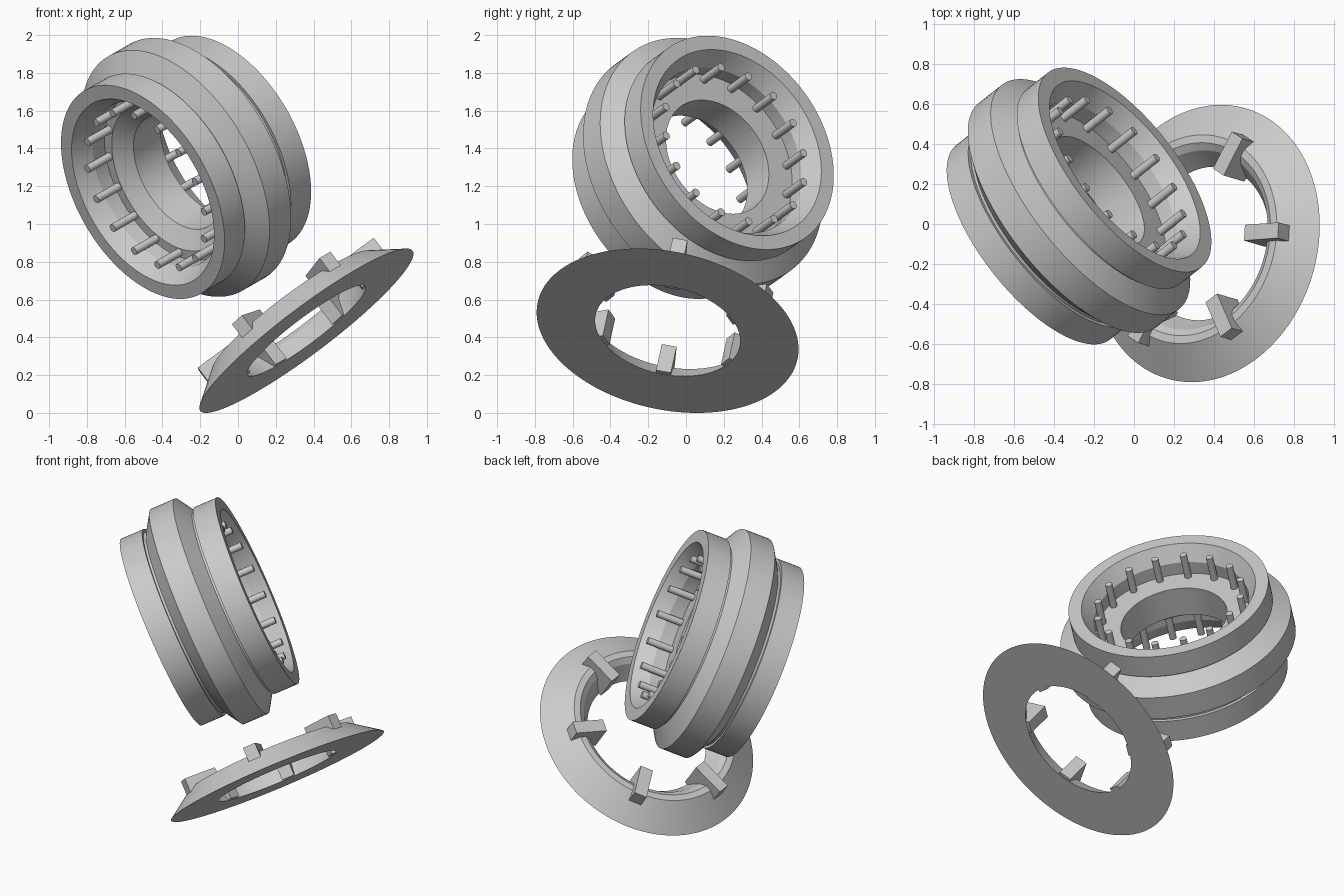
import bpy, bmesh, math
from mathutils import Matrix, Vector

if "Cube" in bpy.data.objects:
    bpy.data.objects.remove(bpy.data.objects["Cube"])


def frame(origin, axis, ref):
    """Matrix whose local z runs along axis and local x lies towards ref."""
    z = Vector(axis).normalized()
    r = Vector(ref)
    x = (r - z * r.dot(z)).normalized()
    y = z.cross(x)
    m = Matrix((x, y, z)).transposed().to_4x4()
    return Matrix.Translation(origin) @ m


def finish(bm, name, mat, smooth=True):
    bmesh.ops.recalc_face_normals(bm, faces=bm.faces)
    me = bpy.data.meshes.new(name)
    bm.to_mesh(me)
    bm.free()
    ob = bpy.data.objects.new(name, me)
    bpy.context.collection.objects.link(ob)
    ob.matrix_world = mat
    if smooth:
        bpy.ops.object.select_all(action='DESELECT')
        ob.select_set(True)
        bpy.context.view_layer.objects.active = ob
        bpy.ops.object.shade_smooth_by_angle(angle=math.radians(20))
    return ob


def lathe(name, profile, mat, segs=128):
    """Closed (height, radius) profile revolved around local z."""
    bm = bmesh.new()
    rings = []
    for k in range(segs):
        a = 2 * math.pi * k / segs
        rings.append([bm.verts.new((r * math.cos(a), r * math.sin(a), h)) for h, r in profile])
    n = len(profile)
    for k in range(segs):
        p, q = rings[k], rings[(k + 1) % segs]
        for i in range(n):
            j = (i + 1) % n
            bm.faces.new((p[i], q[i], q[j], p[j]))
    return finish(bm, name, mat)


# Tilted hub: end collars, shallow grooves, raised belt, recessed ends, bore
hub = frame((-0.275, 0.09, 1.30), (0.716, 0.566, 0.409), (0, 0, 1))
outer = [(-0.32, 0.62), (-0.17, 0.62), (-0.17, 0.60), (-0.155, 0.60), (-0.08, 0.715)]
outer += [(-h, r) for h, r in reversed(outer)]
inner = [(0.32, 0.54), (0.22, 0.48), (0.135, 0.48), (0.135, 0.33),
         (-0.067, 0.33), (-0.135, 0.425), (-0.135, 0.48), (-0.22, 0.48), (-0.32, 0.54)]
lathe("hub_body", outer + inner, hub)

# Sixteen pins standing in each recess
for name, side in (("upper_pins", 1), ("lower_pins", -1)):
    bm = bmesh.new()
    for k in range(16):
        a = math.radians(-6.5 + 22.5 * k)
        pos = Matrix.Translation((0.45 * math.cos(a), 0.45 * math.sin(a), side * 0.21))
        bmesh.ops.create_cone(bm, cap_ends=True, segments=20, radius1=0.022,
                              radius2=0.022, depth=0.18, matrix=pos)
    finish(bm, name, hub)

# Separate conical ring leaning on the ground
cone = frame((0.362, -0.0975, 0.435), (-0.593, 0.174, 0.786), (0.803, 0.061, 0.593))
lathe("cone_ring", [(0, 0.704), (0.125, 0.53), (0.125, 0.49), (0.10, 0.455), (0, 0.39)], cone)

# Six radial tabs through the ring
bm = bmesh.new()
for k in range(6):
    m = (Matrix.Rotation(k * math.pi / 3, 4, 'Z') @ Matrix.Translation((0.475, 0, 0.0925))
         @ Matrix.Diagonal((0.21, 0.08, 0.175, 1)))
    bmesh.ops.create_cube(bm, size=1, matrix=m)
finish(bm, "ring_tabs", cone, smooth=False)
